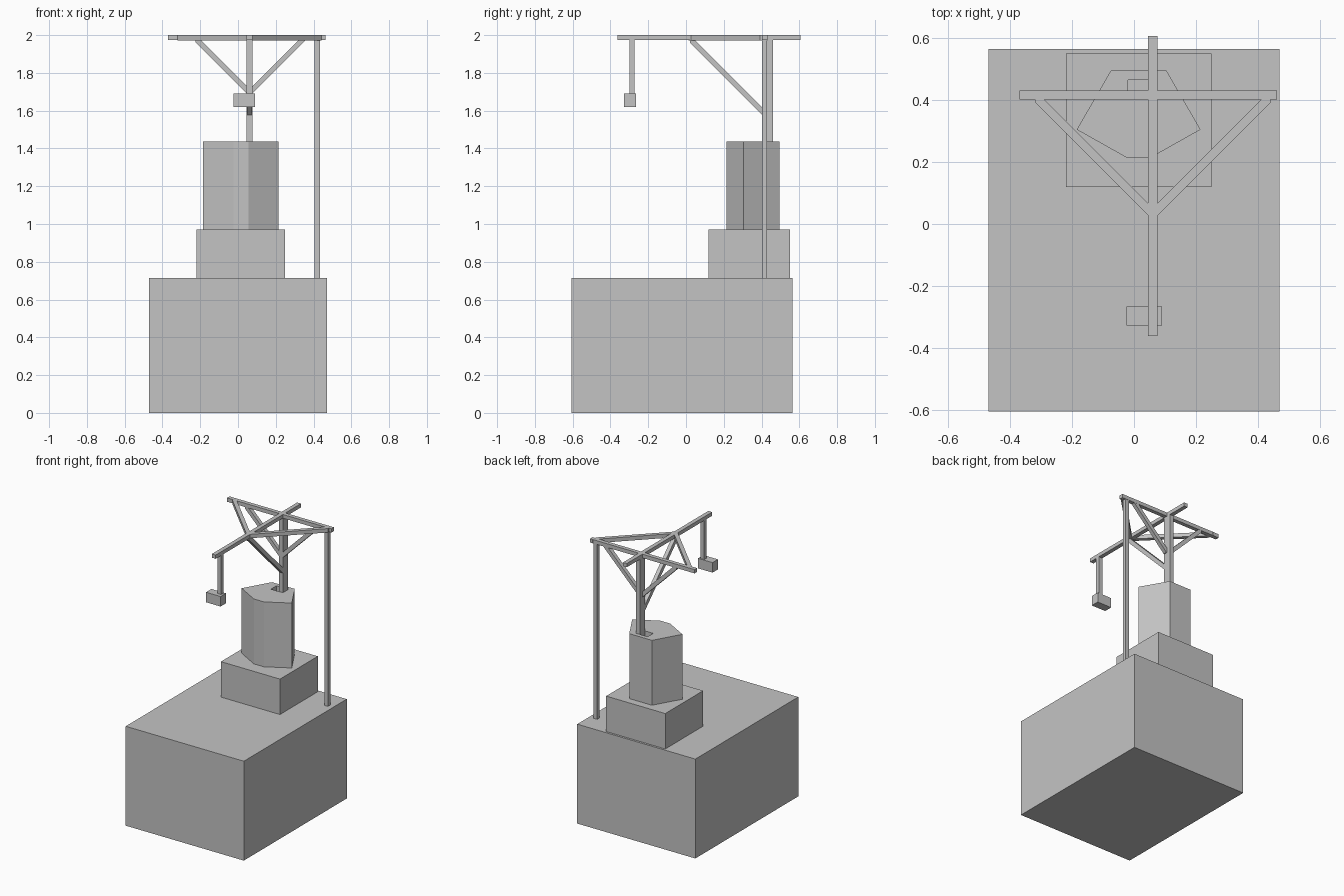
import bpy
import bmesh
from mathutils import Vector

cube = bpy.data.objects.get("Cube")
if cube:
    bpy.data.objects.remove(cube, do_unlink=True)

grey = bpy.data.materials.new("plain_grey")
grey.use_nodes = True
colour = (0.55, 0.55, 0.55, 1)
grey.diffuse_color = colour
grey.node_tree.nodes["Principled BSDF"].inputs["Base Color"].default_value = colour


def prism(name, base, extrude):
    """Extrude a flat polygon along a vector."""
    bm = bmesh.new()
    face = bm.faces.new([bm.verts.new(p) for p in base])
    result = bmesh.ops.extrude_face_region(bm, geom=[face], use_keep_orig=True)
    moved = [v for v in result["geom"] if isinstance(v, bmesh.types.BMVert)]
    bmesh.ops.translate(bm, verts=moved, vec=extrude)
    bmesh.ops.recalc_face_normals(bm, faces=bm.faces)
    mesh = bpy.data.meshes.new(name)
    bm.to_mesh(mesh)
    bm.free()
    mesh.materials.append(grey)
    obj = bpy.data.objects.new(name, mesh)
    bpy.context.collection.objects.link(obj)
    return obj


def box(name, x, y, z):
    corners = [(x[0], y[0], z[0]), (x[1], y[0], z[0]), (x[1], y[1], z[0]), (x[0], y[1], z[0])]
    return prism(name, corners, (0, 0, z[1] - z[0]))


def strut(name, start, end, across, end_axis, width=0.028):
    """Square beam from start to end; its ends are cut along end_axis."""
    start, end = Vector(start), Vector(end)
    across, cut = Vector(across) * width / 2, Vector(end_axis) * width * 0.707
    ring = [start - across - cut, start + across - cut, start + across + cut, start - across + cut]
    return prism(name, ring, end - start)


# Stepped base
box("base_block", (-0.47, 0.47), (-0.605, 0.565), (0, 0.715))
box("plinth", (-0.22, 0.25), (0.12, 0.55), (0.715, 0.97))

# Six-sided tower with a shaft beside the mast
outline = [(-0.075, 0.495), (0.105, 0.495), (0.215, 0.305),
           (0.055, 0.215), (-0.025, 0.215), (-0.185, 0.305)]
tower = prism("tower", [(x, y, 0.97) for x, y in outline], (0, 0, 0.467))
cutter = box("shaft_cutter", (-0.02, 0.076), (0.402, 0.465), (1.1, 1.6))
cutter.hide_render = True
shaft = tower.modifiers.new("shaft", "BOOLEAN")
shaft.operation = "DIFFERENCE"
shaft.object = cutter
bpy.context.view_layer.update()
cut_mesh = bpy.data.meshes.new_from_object(tower.evaluated_get(bpy.context.evaluated_depsgraph_get()))
tower.modifiers.clear()
tower.data = cut_mesh
bpy.data.objects.remove(cutter, do_unlink=True)

# Uprights
mid = (0.046, 0.076)
top = (1.973, 2.0)
box("mast", mid, (0.402, 0.46), (1.1, 1.98))
box("side_post", (0.406, 0.434), (0.402, 0.43), (0.715, 1.98))

# Horizontal beams
box("crane_arm", mid, (-0.362, 0.607), top)
box("cross_beam", (-0.37, 0.462), (0.402, 0.431), top)

# Diagonals on both sides of the mast
mx = 0.061
for side, word in ((1, "left"), (-1, "right")):
    strut(word + "_flat_brace", (mx, 0.032, 1.986), (mx + side * 0.38, 0.412, 1.986),
          (0, 0, 1), (0, 1, 0))
    strut(word + "_mast_brace", (mx, 0.416, 1.695), (mx + side * 0.285, 0.416, 1.98),
          (0, 1, 0), (0, 0, 1) if side < 0 else (1, 0, 0))
strut("front_brace", (mx, 0.41, 1.59), (mx, 0.02, 1.98), (1, 0, 0), (0, 0, 1))

# Hanging load
box("hanging_rod", mid, (-0.3, -0.272), (1.68, 1.98))
box("hanging_weight", (-0.025, 0.09), (-0.327, -0.266), (1.62, 1.692))
